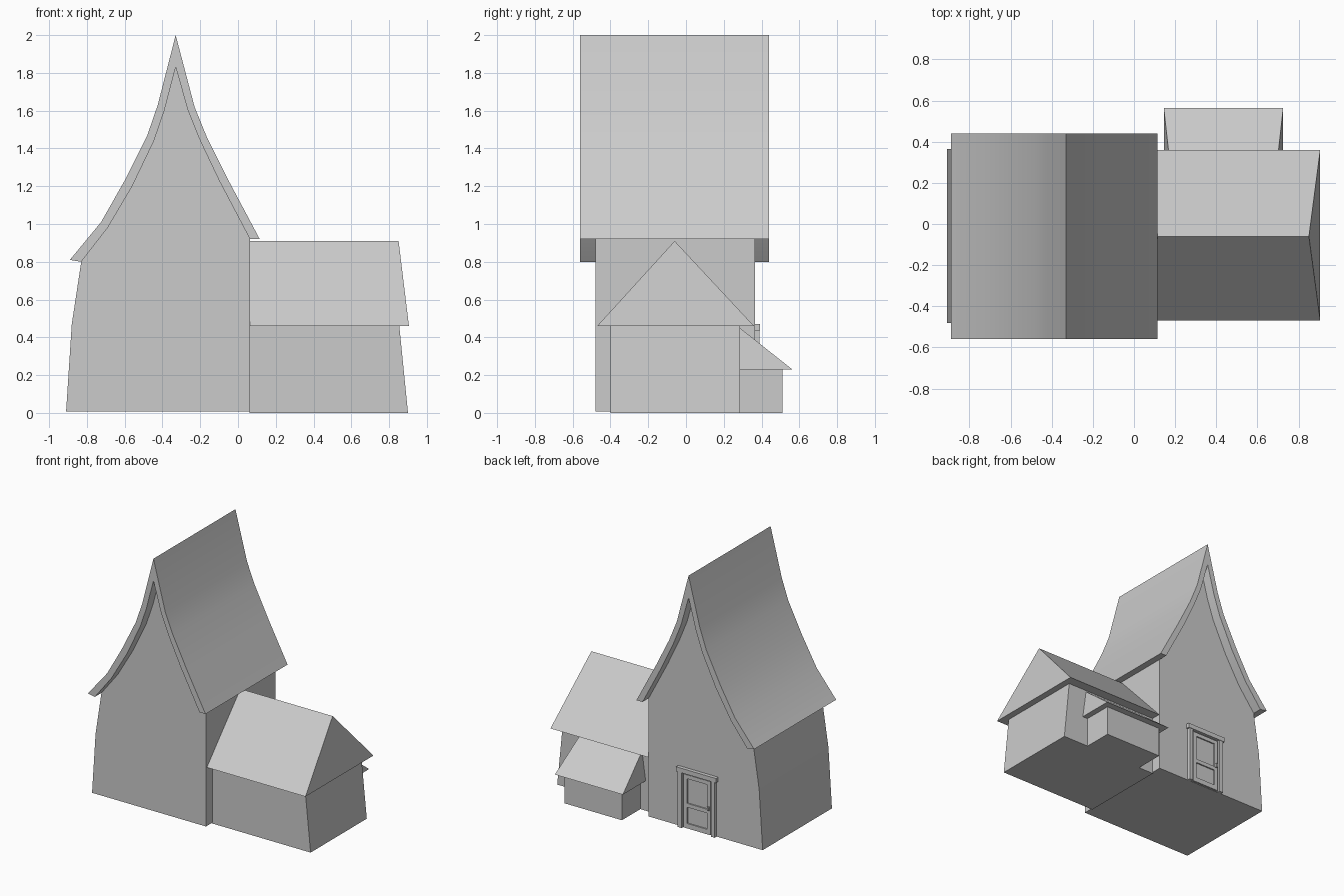
import bpy, bmesh, math

if "Cube" in bpy.data.objects:
    bpy.data.objects.remove(bpy.data.objects["Cube"])


def loft(name, ring_a, ring_b, smooth=False):
    """Solid joining two matching rings of 3D points, with capped ends."""
    bm = bmesh.new()
    a = [bm.verts.new(p) for p in ring_a]
    b = [bm.verts.new(p) for p in ring_b]
    n = len(a)
    bm.faces.new(a)
    bm.faces.new(b[::-1])
    for i in range(n):
        j = (i + 1) % n
        bm.faces.new((a[i], b[i], b[j], a[j]))
    bmesh.ops.recalc_face_normals(bm, faces=bm.faces)
    mesh = bpy.data.meshes.new(name)
    bm.to_mesh(mesh)
    bm.free()
    ob = bpy.data.objects.new(name, mesh)
    bpy.context.collection.objects.link(ob)
    if smooth:
        bpy.ops.object.select_all(action='DESELECT')
        bpy.context.view_layer.objects.active = ob
        ob.select_set(True)
        bpy.ops.object.shade_smooth_by_angle(angle=math.radians(25))
    return ob


def extrude_y(name, profile, y0, y1, smooth=False):
    """Extrude an (x, z) profile along y."""
    return loft(name, [(x, y0, z) for x, z in profile],
                [(x, y1, z) for x, z in profile], smooth)


def box(name, x0, x1, y0, y1, z0, z1):
    return extrude_y(name, [(x0, z0), (x1, z0), (x1, z1), (x0, z1)], y0, y1)


# Curved gable lines, from the left eave over the ridge to the right eave
outer = [(-0.89, 0.81), (-0.725, 1.01), (-0.60, 1.23), (-0.48, 1.47),
         (-0.425, 1.63), (-0.33, 2.0), (-0.23, 1.62), (-0.165, 1.46),
         (-0.05, 1.23), (0.115, 0.92)]
inner = [(-0.83, 0.80), (-0.69, 0.98), (-0.56, 1.20), (-0.445, 1.44),
         (-0.39, 1.60), (-0.33, 1.83), (-0.265, 1.60), (-0.20, 1.44),
         (-0.10, 1.23), (0.063, 0.92)]

# Main house and its swept roof
extrude_y("main_walls", [(0.063, 0.008), (-0.91, 0.008), (-0.88, 0.47)] + inner,
          -0.48, 0.365)
extrude_y("main_roof", outer + inner[::-1], -0.56, 0.44, smooth=True)

# Side wing: end wall leans inward, gable roof leans with it
wing = [(-0.40, 0), (0.285, 0), (0.285, 0.46), (-0.40, 0.46)]
loft("wing_walls", [(0.06, y, z) for y, z in wing],
     [(0.90 - 0.1 * z, y, z) for y, z in wing])
gable = [(-0.47, 0.46), (0.36, 0.46), (-0.06, 0.91)]
loft("wing_roof", [(0.06, y, z) for y, z in gable],
     [(0.905 - 0.122 * (z - 0.46), y, z) for y, z in gable])

# Small lean-to behind the wing
box("lean_to_walls", 0.19, 0.68, 0.28, 0.51, 0, 0.235)
shed = [(0.285, 0.23), (0.563, 0.23), (0.285, 0.45)]
loft("lean_to_roof", [(0.145 + 0.14 * (z - 0.23), y, z) for y, z in shed],
     [(0.725 - 0.14 * (z - 0.23), y, z) for y, z in shed])

# Back door: casing, leaf frame and rails
dx, wall = -0.36, 0.36
for side, s in (("left", 1), ("right", -1)):
    a, b = sorted((dx + s * 0.125, dx + s * 0.158))
    box("door_post_" + side, a, b, wall, 0.39, 0.008, 0.435)
    a, b = sorted((dx + s * 0.085, dx + s * 0.115))
    box("door_stile_" + side, a, b, wall, 0.38, 0.012, 0.425)
box("door_lintel", dx - 0.17, dx + 0.17, wall, 0.393, 0.435, 0.47)
box("door_leaf", dx - 0.125, dx + 0.125, wall, 0.37, 0.01, 0.435)
for part, z0, z1 in (("bottom", 0.012, 0.05), ("middle", 0.175, 0.205),
                     ("top", 0.395, 0.425)):
    box("door_rail_" + part, dx - 0.085, dx + 0.085, wall, 0.38, z0, z1)
box("door_handle", dx - 0.108, dx - 0.092, 0.38, 0.392, 0.20, 0.23)
